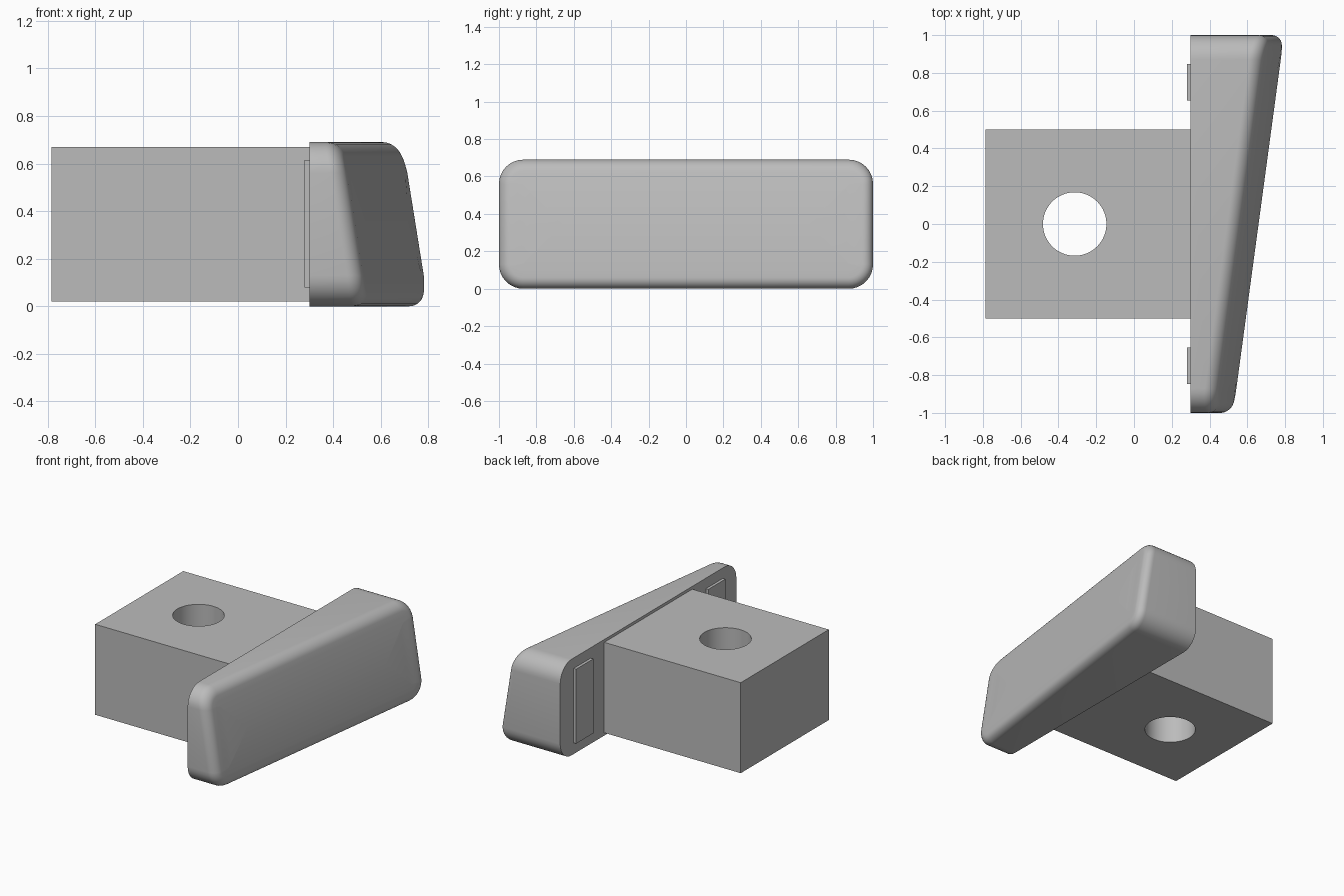
import bpy, bmesh, math

default = bpy.data.objects.get("Cube")
if default:
    bpy.data.objects.remove(default, do_unlink=True)

grey = bpy.data.materials.new("plain grey")
grey.use_nodes = True
colour = (0.5, 0.5, 0.5, 1)
grey.diffuse_color = colour
grey.node_tree.nodes["Principled BSDF"].inputs["Base Color"].default_value = colour


def box(name, low, high):
    size = [b - a for a, b in zip(low, high)]
    centre = [(a + b) / 2 for a, b in zip(low, high)]
    bpy.ops.mesh.primitive_cube_add(size=1, location=centre)
    ob = bpy.context.object
    ob.name = name
    ob.scale = size
    bpy.ops.object.transform_apply(location=True, rotation=False, scale=True)
    ob.data.materials.append(grey)
    return ob


def smooth(ob):
    bpy.ops.object.select_all(action="DESELECT")
    ob.select_set(True)
    bpy.context.view_layer.objects.active = ob
    bpy.ops.object.shade_smooth_by_angle(angle=math.radians(35))


# Mounting block with a vertical through hole
block = box("mounting_block", (-0.785, -0.5, 0.02), (0.3, 0.5, 0.67))
bpy.ops.mesh.primitive_cylinder_add(vertices=64, radius=0.168, depth=2,
                                    location=(-0.314, 0, 0.35))
cutter = bpy.context.object
cutter.name = "hole_cutter"
cutter.hide_render = True
cut = block.modifiers.new("hole", "BOOLEAN")
cut.operation = "DIFFERENCE"
cut.solver = "EXACT"
cut.object = cutter
bpy.context.view_layer.objects.active = block
bpy.ops.object.modifier_apply(modifier="hole")
bpy.data.objects.remove(cutter, do_unlink=True)
smooth(block)

# Thin raised pads on the back of the wedge plate
for side, y in (("left", 0.75), ("right", -0.75)):
    box("raised_pad_" + side, (0.28, y - 0.097, 0.08), (0.3, y + 0.097, 0.615))

# Wedge plate: rounded rectangle with a slanted, gently curved outer face
BACK, HEIGHT, RADIUS, FILLET, STEPS = 0.3, 0.69, 0.13, 0.06, 8


def outer_face(y, z):
    return 0.663 + 0.135 * y - 0.05 * z - 0.16 * z * z


def outline(inset):
    r = max(RADIUS - inset, 0.005)
    half_y, half_z = 1 - inset - r, HEIGHT / 2 - inset - r
    for corner, (sy, sz) in enumerate(((1, 1), (-1, 1), (-1, -1), (1, -1))):
        for i in range(STEPS + 1):
            a = math.pi / 2 * (corner + i / STEPS)
            yield (sy * half_y + r * math.cos(a),
                   HEIGHT / 2 + sz * half_z + r * math.sin(a))


bm = bmesh.new()
rings = [[bm.verts.new((BACK, y, z)) for y, z in outline(0)]]
profile = []
for i in range(9):
    a = math.pi / 2 * i / 8
    profile.append((FILLET * (1 - math.cos(a)), FILLET * (1 - math.sin(a))))
profile += [(FILLET + 0.28 * i / 8, 0) for i in range(1, 9)]
for inset, drop in profile:
    rings.append([bm.verts.new((outer_face(y, z) - drop, y, z))
                  for y, z in outline(inset)])
for a, b in zip(rings, rings[1:]):
    for i in range(len(a)):
        j = (i + 1) % len(a)
        bm.faces.new((a[i], a[j], b[j], b[i]))
bm.faces.new(rings[0][::-1])
bm.faces.new(rings[-1])
bmesh.ops.recalc_face_normals(bm, faces=bm.faces)
mesh = bpy.data.meshes.new("wedge_plate")
bm.to_mesh(mesh)
bm.free()
mesh.materials.append(grey)
plate = bpy.data.objects.new("wedge_plate", mesh)
bpy.context.collection.objects.link(plate)
smooth(plate)
